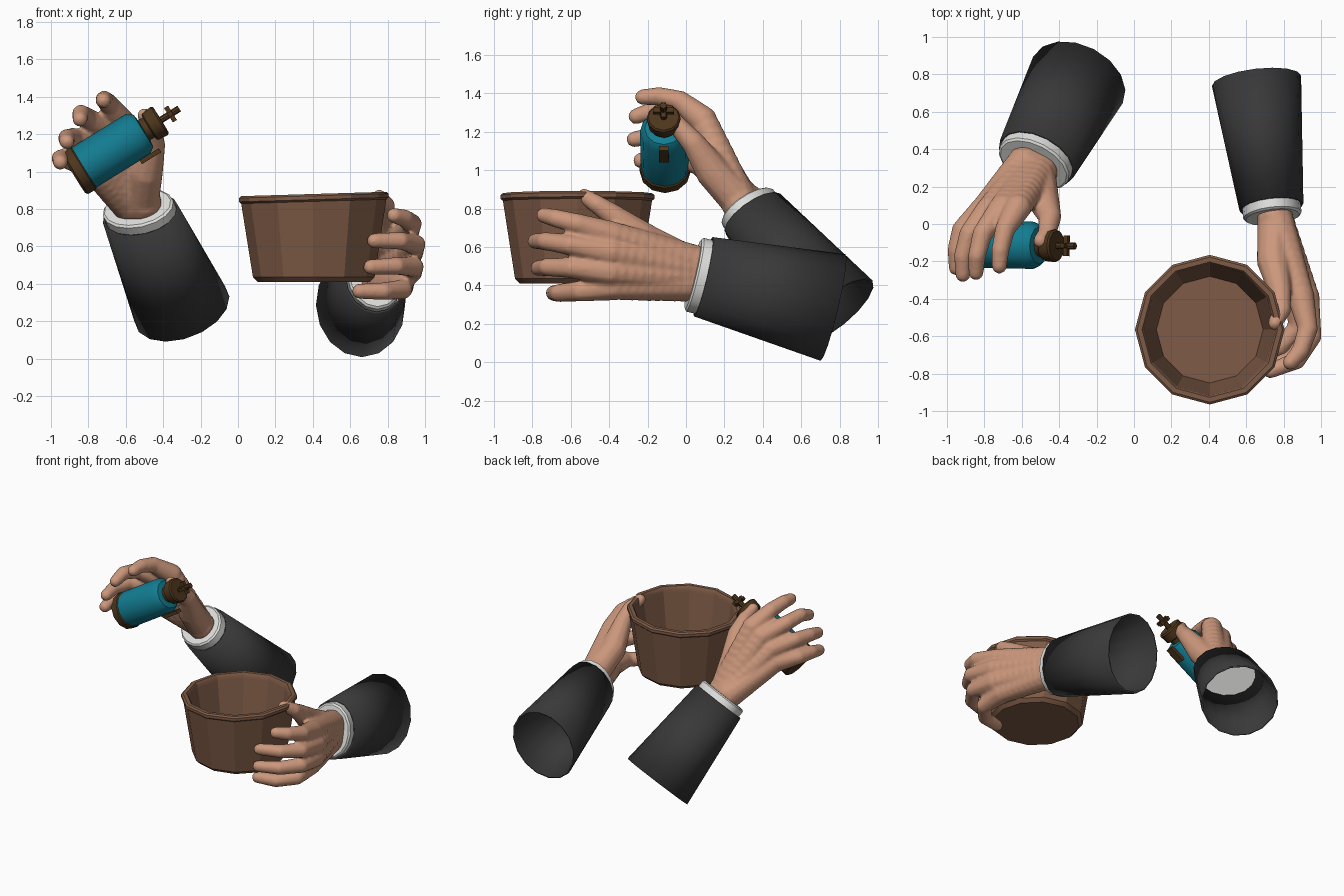
import bpy, bmesh, math
from mathutils import Vector, Matrix

default = bpy.data.objects.get("Cube")
if default:
    bpy.data.objects.remove(default, do_unlink=True)


def material(name, r, g, b):
    mat = bpy.data.materials.new(name)
    mat.use_nodes = True
    mat.diffuse_color = (r, g, b, 1)
    mat.node_tree.nodes["Principled BSDF"].inputs["Base Color"].default_value = (r, g, b, 1)
    return mat


skin = material("skin", .6, .31, .2)
cloth = material("dark cloth", .04, .04, .04)
linen = material("white linen", .75, .76, .73)
clay = material("brown clay", .21, .105, .062)
teal = material("teal glass", .006, .2, .28)
bronze = material("dark bronze", .075, .037, .012)


def add_object(name, bm, mat, smooth_angle=None):
    bmesh.ops.recalc_face_normals(bm, faces=bm.faces)
    mesh = bpy.data.meshes.new(name)
    bm.to_mesh(mesh)
    bm.free()
    mesh.materials.append(mat)
    obj = bpy.data.objects.new(name, mesh)
    bpy.context.collection.objects.link(obj)
    if smooth_angle:
        bpy.ops.object.select_all(action="DESELECT")
        obj.select_set(True)
        bpy.context.view_layer.objects.active = obj
        bpy.ops.object.shade_smooth_by_angle(angle=math.radians(smooth_angle))
    return obj


def frame(axis):
    """Sideways and upward directions across an axis."""
    axis = axis.normalized()
    side = axis.cross(Vector((0, 0, 1))).normalized()
    return side, side.cross(axis)


def loft(rings, axis, sides, caps=True):
    """Skin elliptical rings given as (centre, half width, half height)."""
    bm = bmesh.new()
    side, up = frame(axis)
    loops = []
    for centre, a, b in rings:
        angles = [math.tau * i / sides for i in range(sides)]
        loops.append([bm.verts.new(centre + side * a * math.cos(t) + up * b * math.sin(t))
                      for t in angles])
    for low, high in zip(loops, loops[1:]):
        for i in range(sides):
            j = (i + 1) % sides
            bm.faces.new((low[i], low[j], high[j], high[i]))
    if caps:
        bm.faces.new(loops[0])
        bm.faces.new(loops[-1])
    return bm


def arm(label, start, end, start_size, end_size):
    """Open tapered sleeve with a shirt cuff poking out."""
    start, end = Vector(start), Vector(end)
    axis = (end - start).normalized()
    bm = loft([(start, *start_size), (end, *end_size)], axis, 16, caps=False)
    sleeve = add_object(label + "_sleeve", bm, cloth, 40)
    shell = sleeve.modifiers.new("thickness", "SOLIDIFY")
    shell.thickness = .012
    a, b = (s - .015 for s in start_size)
    rings = [(start - axis * .055, a - .012, b - .012), (start - axis * .045, a, b),
             (start + axis * .08, a, b)]
    add_object(label + "_cuff", loft(rings, axis, 16), linen, 40)


FINGER_RADII = (.1, .075, .055, .049, .042)
THUMB_RADII = (.1, .092, .064, .05, .04)


def strand(bm, points, radii, steps=9):
    """Run of overlapping balls along a jointed path."""
    for k in range(len(points) - 1):
        for s in range(steps + 1):
            t = s / steps
            place = Vector(points[k]).lerp(Vector(points[k + 1]), t)
            radius = radii[k] + (radii[k + 1] - radii[k]) * t
            bmesh.ops.create_icosphere(bm, subdivisions=2, radius=radius,
                                       matrix=Matrix.Translation(place))


def hand(label, wrist, across, fingers, thumb):
    """Palm and digits fused from strands that all begin at the wrist."""
    wrist, across = Vector(wrist), Vector(across)
    bm = bmesh.new()
    for i, joints in enumerate(fingers):
        strand(bm, [wrist + across * (1.5 - i), *joints], FINGER_RADII)
    strand(bm, [wrist + across, *thumb], THUMB_RADII)
    obj = add_object(label + "_hand", bm, skin)
    fuse = obj.modifiers.new("fuse", "REMESH")
    fuse.mode = "VOXEL"
    fuse.voxel_size = .011
    fuse.use_smooth_shade = True
    relax = obj.modifiers.new("relax", "SMOOTH")
    relax.factor = .5
    relax.iterations = 5


# Left arm, with the hand wrapped round the bowl
arm("left", (.735, .09, .445), (.655, .765, .285), (.172, .212), (.24, .285))
hand("left", (.755, .03, .465), (0, 0, .036),
     [[(.89, -.38, .66), (.93, -.56, .72), (.89, -.68, .75), (.835, -.74, .765)],
      [(.92, -.39, .57), (.95, -.6, .61), (.87, -.73, .63), (.73, -.785, .63)],
      [(.915, -.39, .47), (.94, -.59, .49), (.85, -.72, .495), (.71, -.77, .49)],
      [(.87, -.37, .395), (.88, -.55, .37), (.78, -.66, .36), (.65, -.69, .36)]],
     [(.745, -.19, .62), (.78, -.36, .75), (.79, -.46, .82), (.755, -.53, .865)])

# Right arm, with the hand curled round the flask
arm("right", (-.52, .35, .77), (-.3, .77, .265), (.22, .17), (.27, .255))
hand("right", (-.545, .3, .83), (.027, -.014, 0),
     [[(-.62, .09, 1.26), (-.69, -.03, 1.36), (-.715, -.14, 1.385), (-.72, -.225, 1.38)],
      [(-.7, .09, 1.21), (-.81, -.05, 1.29), (-.84, -.17, 1.31), (-.845, -.26, 1.28)],
      [(-.77, .08, 1.13), (-.88, -.05, 1.18), (-.915, -.17, 1.18), (-.915, -.27, 1.16)],
      [(-.8, .08, 1.04), (-.92, -.03, 1.07), (-.95, -.14, 1.07), (-.95, -.235, 1.05)]],
     [(-.49, .14, .99), (-.45, .04, 1.14), (-.465, -.05, 1.24), (-.5, -.09, 1.3)])

# Twelve-sided bowl: outer wall, thick rim, inner wall and floor
bowl_centre = Vector((.405, -.565, 0))
profile = [(.3, .41), (.325, .435), (.388, .84), (.4, .85), (.4, .87), (.388, .88),
           (.362, .88), (.352, .865), (.348, .84), (.285, .46)]
bowl_rings = [(bowl_centre + Vector((0, 0, z)), r, r) for r, z in profile]
bm = loft(bowl_rings, Vector((0, .0001, 1)), 12)
for v in bm.verts:
    if v.co.z > .8:
        v.co.z += .03 * (v.co.x - bowl_centre.x)
add_object("bowl", bm, clay, 25)

# Flask lying aslant in the right hand
base = Vector((-.88, -.108, .987))
along = Vector((.85, -.015, .525)).normalized()


def flask_part(name, profile, mat, sides=12):
    rings = [(base + along * t, r, r) for t, r in profile]
    add_object(name, loft(rings, along, sides), mat, 40)


flask_part("flask_base", [(0, .12), (.012, .133), (.06, .133), (.068, .125)], bronze)
flask_part("flask_body", [(.055, .126), (.405, .126), (.44, .1), (.445, .06)], teal)
flask_part("flask_neck", [(.43, .062), (.49, .062)], bronze)
flask_part("flask_cap", [(.475, .075), (.482, .083), (.54, .088), (.55, .08)], bronze)
flask_part("valve_stem", [(.54, .018), (.665, .018)], bronze, 8)

# Crossed valve handles and a small side clip
side, up = frame(along)


def flask_box(name, t, offset, size):
    bm = bmesh.new()
    bmesh.ops.create_cube(bm, size=1)
    turn = Matrix((along, side, up)).transposed()
    for v in bm.verts:
        local = Vector(c * s for c, s in zip(v.co, size))
        v.co = base + along * t + up * offset + turn @ local
    add_object(name, bm, bronze)


flask_box("valve_handle_wide", .61, 0, (.025, .11, .025))
flask_box("valve_handle_tall", .61, 0, (.025, .025, .09))
flask_box("flask_clip", .4, -.135, (.12, .05, .025))
